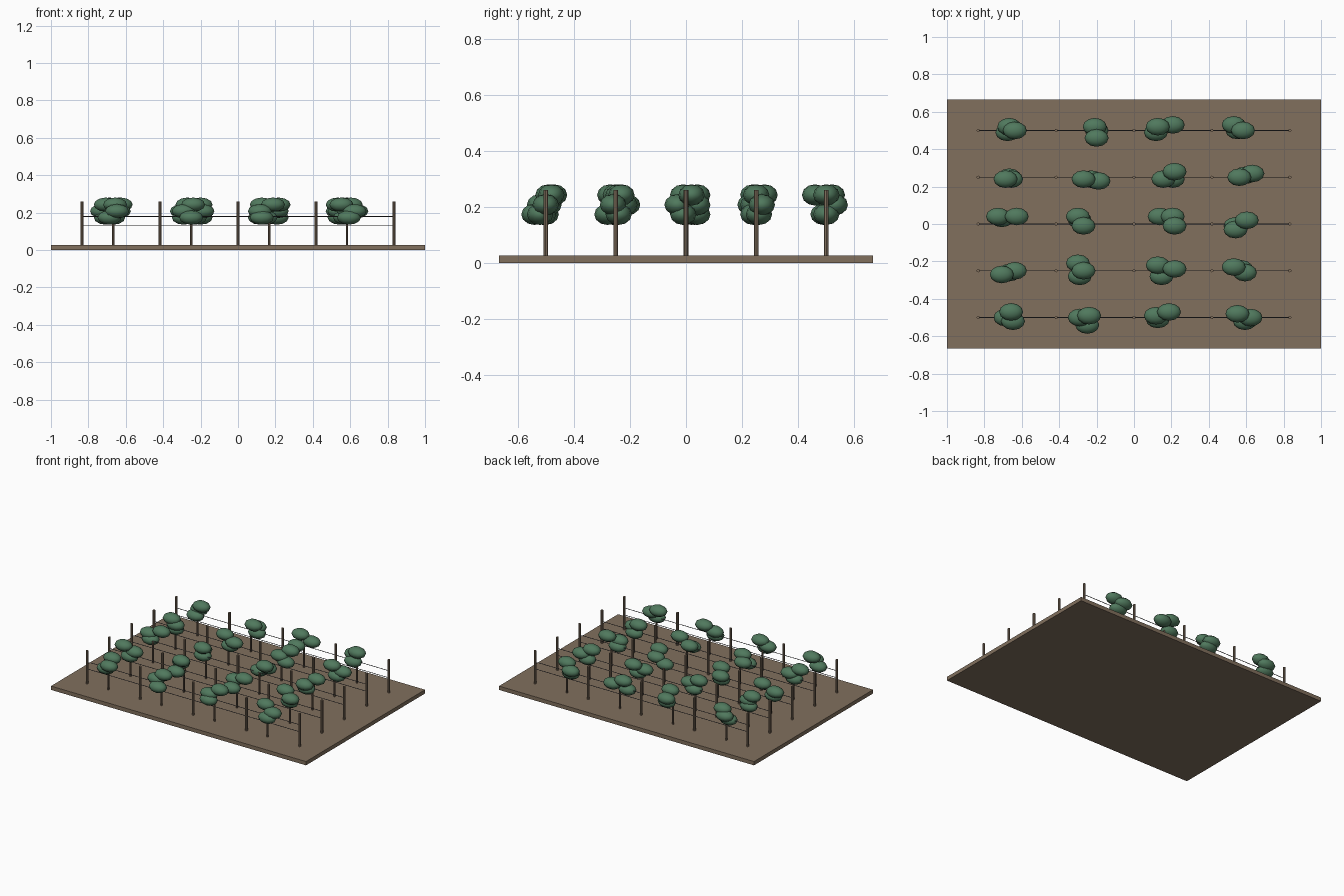
import bpy
from mathutils import Vector

cube = bpy.data.objects.get("Cube")
if cube:
    bpy.data.objects.remove(cube, do_unlink=True)


def material(name, rgb):
    mat = bpy.data.materials.new(name)
    mat.use_nodes = True
    mat.diffuse_color = (*rgb, 1)
    mat.node_tree.nodes["Principled BSDF"].inputs["Base Color"].default_value = (*rgb, 1)
    return mat


SOIL = material("soil_brown", (0.22, 0.16, 0.11))
POST = material("post_wood", (0.22, 0.16, 0.11))
BARK = material("vine_bark", (0.14, 0.10, 0.07))
LEAF = material("leaf_green", (0.08, 0.19, 0.11))
WIRE = material("wire_grey", (0.08, 0.08, 0.09))


def finish(name, mat):
    obj = bpy.context.object
    obj.name = name
    obj.data.materials.append(mat)
    return obj


def rod(name, mat, start, end, radius, sides):
    start, end = Vector(start), Vector(end)
    axis = end - start
    bpy.ops.mesh.primitive_cylinder_add(
        vertices=sides, radius=radius, depth=axis.length,
        location=(start + end) / 2, rotation=axis.to_track_quat("Z", "Y").to_euler())
    bpy.ops.object.shade_smooth_by_angle()
    return finish(name, mat)


def leaf_clump(x, y, z):
    bpy.ops.mesh.primitive_uv_sphere_add(segments=12, ring_count=6, radius=1, location=(x, y, z))
    bpy.context.object.scale = (0.064, 0.047, 0.038)
    bpy.ops.object.shade_smooth()
    finish("leaf_clump", LEAF)


GROUND = 0.027
ROWS = [0.5, 0.25, 0, -0.25, -0.5]
POST_XS = [i * 0.4167 for i in range(-2, 3)]
VINE_XS = [-0.667, -0.25, 0.167, 0.583]
LEVELS = [0.243, 0.208, 0.174]

# Clump offsets in hundredths from each vine: top, middle and low clump
CLUMPS = [
    [(3, 0, 0, 2, -1, -1), (5, -4, 4, 2, 5, 0), (-4, 2, 4, 3, -5, -1), (0, 0, -5, 3, -3, 0)],
    [(-2, -1, 1, -1, 0, 0), (-2, -1, 6, -2, 2, -1), (5, 3, -1, -1, 4, -1), (-2, 0, 5, 2, 1, 1)],
    [(4, 4, -6, 4, -4, 3), (-2, -1, -5, 4, -4, 2), (5, -1, 4, 4, -3, 4), (2, 2, -4, -3, -4, -1)],
    [(-4, -2, 3, 0, 0, -1), (-2, 0, -5, 4, -4, -3), (5, 1, -4, 3, -2, -3), (-5, 2, 1, -1, -1, 1)],
    [(1, 3, 2, -2, -2, 0), (1, 1, -4, 0, 0, -4), (2, 3, -5, 1, -4, -1), (-3, 2, 4, 0, 1, -2)],
]

# Soil slab
bpy.ops.mesh.primitive_cube_add(size=1, location=(0, 0, GROUND / 2))
slab = finish("soil_slab", SOIL)
slab.scale = (2, 1.333, GROUND)

for y, row in zip(ROWS, CLUMPS):
    # Trellis posts and wires
    for x in POST_XS:
        rod("trellis_post", POST, (x, y, GROUND - 0.005), (x, y, 0.26), 0.0085, 8)
    for z in (0.13, 0.18):
        rod("trellis_wire", WIRE, (POST_XS[0], y, z), (POST_XS[-1], y, z), 0.0022, 6)
    # Vines with three leaf clumps each
    for x, offsets in zip(VINE_XS, row):
        rod("vine_trunk", BARK, (x, y, GROUND - 0.005), (x, y, 0.18), 0.0065, 6)
        for i, z in enumerate(LEVELS):
            dx, dy = offsets[2 * i:2 * i + 2]
            leaf_clump(x + dx / 100, y + dy / 100, z)
